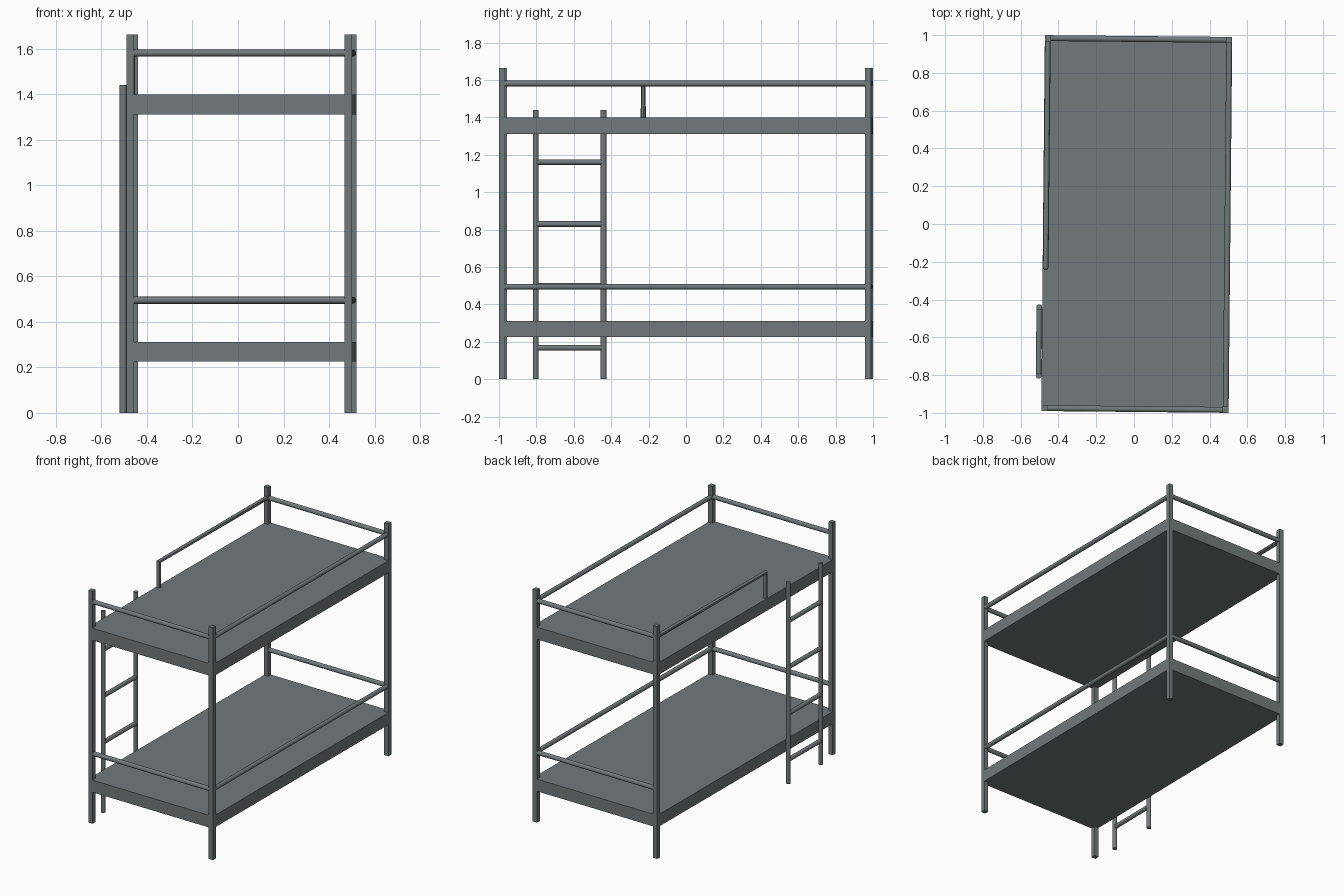
import bpy, bmesh
from mathutils import Matrix, Vector

if "Cube" in bpy.data.objects:
    bpy.data.objects.remove(bpy.data.objects["Cube"])

steel = bpy.data.materials.new("grey painted steel")
steel.diffuse_color = (0.17, 0.195, 0.20, 1)
steel.use_nodes = True
steel.node_tree.nodes["Principled BSDF"].inputs["Base Color"].default_value = steel.diffuse_color

# The whole bed stands turned very slightly about z
PLACE = Matrix.Translation((0.0145, 0, 0)) @ Matrix.Rotation(-0.0096, 4, 'Z')
W, L = 0.496, 0.995       # half width and half length
P = 0.033                 # post thickness
R = 0.0155                # tube radius
PX, PY = W - P / 2, L - P / 2


def finish(name, bm):
    bmesh.ops.recalc_face_normals(bm, faces=bm.faces)
    bm.transform(PLACE)
    me = bpy.data.meshes.new(name)
    bm.to_mesh(me)
    bm.free()
    me.materials.append(steel)
    ob = bpy.data.objects.new(name, me)
    bpy.context.collection.objects.link(ob)
    return ob


def box(name, lo, hi):
    lo, hi = Vector(lo), Vector(hi)
    bm = bmesh.new()
    m = Matrix.Translation((lo + hi) / 2) @ Matrix.Diagonal((*(hi - lo), 1))
    bmesh.ops.create_cube(bm, size=1, matrix=m)
    return finish(name, bm)


def tube(name, a, b, r=R):
    a, b = Vector(a), Vector(b)
    bm = bmesh.new()
    m = Matrix.Translation((a + b) / 2) @ (b - a).to_track_quat('Z', 'Y').to_matrix().to_4x4()
    bmesh.ops.create_cone(bm, cap_ends=True, segments=16, radius1=r, radius2=r,
                          depth=(b - a).length, matrix=m)
    for f in bm.faces:
        f.smooth = len(f.verts) == 4
    for e in bm.edges:
        e.smooth = all(len(f.verts) == 4 for f in e.link_faces)
    return finish(name, bm)


# Corner posts
for sx in (-1, 1):
    for sy in (-1, 1):
        x, y = sx * PX, sy * PY
        box("corner_post", (x - P / 2, y - P / 2, 0), (x + P / 2, y + P / 2, 1.663))

# Bed bases, and the rails around three sides of each
for level, z0, z1, zr in (("lower", 0.225, 0.312, 0.495), ("upper", 1.312, 1.399, 1.581)):
    box(level + "_bed_base", (-W, -L, z0), (W, L, z1))
    rx, ry = W - R, L - R
    tube(level + "_side_rail", (rx, -PY, zr), (rx, PY, zr))
    for sy in (-1, 1):
        tube(level + "_end_rail", (-PX, sy * ry, zr), (PX, sy * ry, zr))

# Short guard rail on the ladder side, mitred down to the base
curve = bpy.data.curves.new("guard_path", 'CURVE')
curve.dimensions = '3D'
curve.bevel_depth = R
curve.bevel_resolution = 3
curve.use_fill_caps = True
sp = curve.splines.new('POLY')
gx = -W + R
path = [(gx, PY, 1.581), (gx, -0.233, 1.581), (gx, -0.233, 1.39)]
sp.points.add(len(path) - 1)
for pt, co in zip(sp.points, path):
    pt.co = (*co, 1)
tmp = bpy.data.objects.new("guard_path", curve)
bpy.context.collection.objects.link(tmp)
bpy.context.view_layer.update()
mesh = bpy.data.meshes.new_from_object(tmp.evaluated_get(bpy.context.evaluated_depsgraph_get()))
bm = bmesh.new()
bm.from_mesh(mesh)
for e in bm.edges:
    if len(e.link_faces) == 2 and e.calc_face_angle() > 0.6:
        e.smooth = False
bpy.data.objects.remove(tmp)
bpy.data.meshes.remove(mesh)
finish("ladder_side_guard_rail", bm)

# Ladder
LX, Y0, Y1 = -W - R, -0.808, -0.446
for y in (Y0, Y1):
    tube("ladder_upright", (LX, y, 0), (LX, y, 1.44))
for i in range(4):
    z = 0.168 + i * 0.331
    tube("ladder_rung", (LX, Y0, z), (LX, Y1, z), 0.015)
